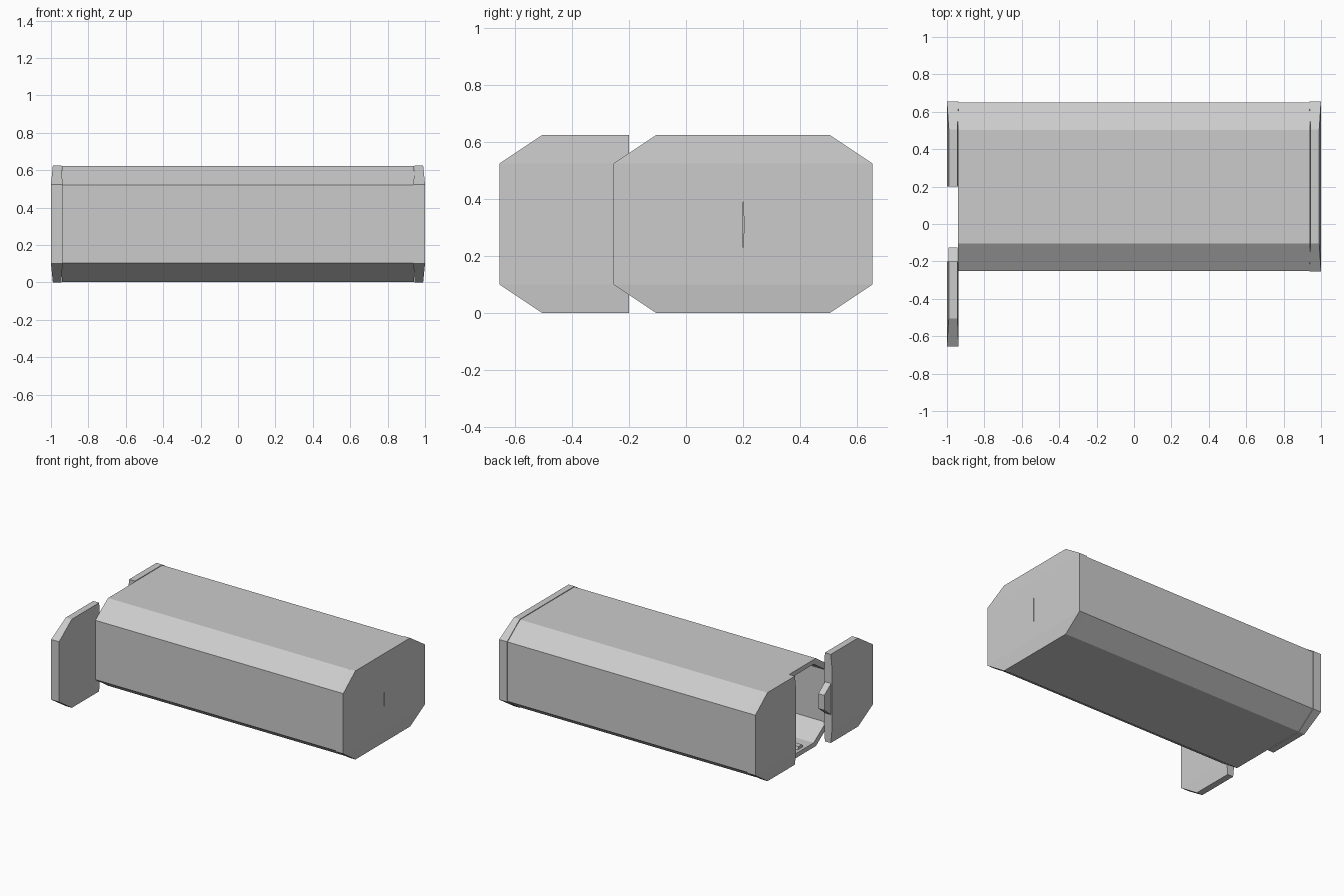
import bpy, bmesh

if "Cube" in bpy.data.objects:
    bpy.data.objects.remove(bpy.data.objects["Cube"])

MID = 0.2          # y of the container centre line
H = 0.625          # full height


def make_object(name, bm):
    bmesh.ops.recalc_face_normals(bm, faces=bm.faces)
    me = bpy.data.meshes.new(name)
    bm.to_mesh(me)
    bm.free()
    ob = bpy.data.objects.new(name, me)
    bpy.context.collection.objects.link(ob)
    return ob


def octagon(hw, cy, z0, z1, cz):
    """Chamfered rectangle in the yz plane."""
    a, b = hw - cy, hw
    return [(MID - b, z0 + cz), (MID - a, z0), (MID + a, z0), (MID + b, z0 + cz),
            (MID + b, z1 - cz), (MID + a, z1), (MID - a, z1), (MID - b, z1 - cz)]


def loft(name, rows):
    """Stack of rectangles; each row is z, x0, x1, y0, y1."""
    bm = bmesh.new()
    rings = [[bm.verts.new(p) for p in
              ((x0, y0, z), (x1, y0, z), (x1, y1, z), (x0, y1, z))]
             for z, x0, x1, y0, y1 in rows]
    for lo, hi in zip(rings, rings[1:]):
        for i in range(4):
            j = (i + 1) % 4
            bm.faces.new((lo[i], lo[j], hi[j], hi[i]))
    bm.faces.new(rings[0])
    bm.faces.new(rings[-1])
    return make_object(name, bm)


# Hollow body shell with open ends
def body_shell():
    bm = bmesh.new()
    outer = octagon(0.45, 0.147, 0.003, H - 0.003, 0.10)
    inner = octagon(0.415, 0.137, 0.035, H - 0.035, 0.093)
    L = 0.942
    loops = [[bm.verts.new((x, y, z)) for y, z in prof]
             for x, prof in ((-L, outer), (L, outer), (L, inner), (-L, inner))]
    for k in range(4):
        a, b = loops[k], loops[(k + 1) % 4]
        for i in range(8):
            j = (i + 1) % 8
            bm.faces.new((a[i], a[j], b[j], b[i]))
    return make_object("body_shell", bm)


# Sliding half door: end = x direction, side = y direction, shift = slide in y
def half_door(name, end, side, shift=0.0):
    rows = []
    for z, gap, w, inset in ((0, 0, 0.305, 0.01), (0.10, 0, 0.455, 0),
                             (0.20, 0, 0.455, 0), (0.31, 0.004, 0.455, 0),
                             (0.42, 0, 0.455, 0), (0.525, 0, 0.455, 0),
                             (H, 0, 0.305, 0.01)):
        g = gap if side > 0 else 0
        rows.append((z, end * (0.938 + inset * 0.6), end * (1.0 - inset),
                     MID + side * g + shift, MID + side * w + shift))
    loft(name, rows)


# Locking tab on the meeting edge of a door
def door_tab(name, end, shift=0.0):
    y = MID + shift
    rows = [(z, end * 0.945, end * 0.992, y - 0.01, y + d)
            for z, d in ((0.20, 0.0), (0.26, 0.075), (0.365, 0.075), (0.42, 0.0))]
    loft(name, rows)


body_shell()
half_door("rear_door_left", 1, 1)
half_door("rear_door_right", 1, -1)
door_tab("rear_door_tab", 1)
half_door("entry_door_closed", -1, 1)
half_door("entry_door_open", -1, -1, -0.4)
door_tab("entry_door_tab", -1, -0.4)

# Long rails on the inner floor
for i, s in enumerate((-1, 1)):
    y = MID + s * 0.16
    loft(f"floor_rail_{i + 1}",
         [(0.033, -0.92, 0.93, y - 0.03, y + 0.03),
          (0.055, -0.92, 0.93, y - 0.02, y + 0.02)])
